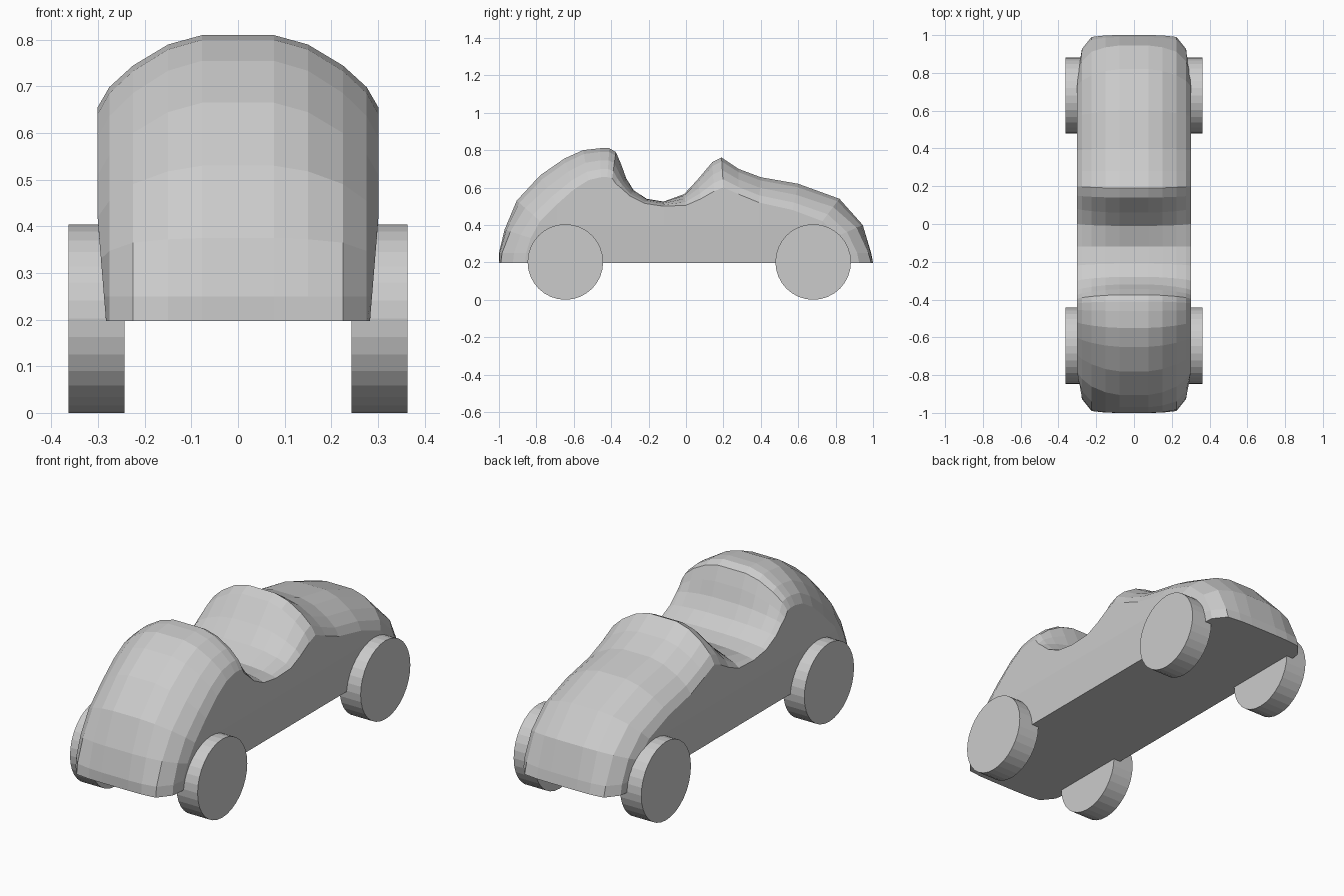
import bpy, bmesh, math
from mathutils import Matrix

if "Cube" in bpy.data.objects:
    bpy.data.objects.remove(bpy.data.objects["Cube"])

grey = bpy.data.materials.new("light grey")
grey.diffuse_color = (0.6, 0.6, 0.6, 1)
grey.use_nodes = True
grey.node_tree.nodes["Principled BSDF"].inputs["Base Color"].default_value = grey.diffuse_color

BOTTOM = 0.197
# Side outline: centre line (y, z) paired with the shoulder line (y, z)
ROWS = [
    (-1, BOTTOM, -.86, BOTTOM), (-1, .25, -.855, .25), (-.97, .375, -.83, .33),
    (-.905, .53, -.78, .42), (-.78, .665, -.69, .51), (-.65, .755, -.60, .59),
    (-.55, .80, -.52, .64), (-.46, .81, -.455, .655), (-.41, .81, -.42, .655),
    (-.375, .79, -.395, .65), (-.345, .72, -.375, .62), (-.32, .65, -.35, .60),
    (-.28, .585, -.30, .555), (-.21, .54, -.22, .515), (-.12, .525, -.12, .50),
    (-.01, .565, 0, .505), (.06, .64, .08, .54), (.14, .735, .15, .58),
    (.19, .76, .20, .60), (.28, .70, .28, .565), (.40, .655, .39, .52),
    (.60, .62, .57, .48), (.82, .54, .73, .42), (.945, .40, .81, .34),
    (.99, .25, .855, .25), (1, BOTTOM, .86, BOTTOM)]
# Column x, share of the way to the shoulder (roof, bumper)
COLS = [(0, 0, 0), (.077, 0, 0), (.15, .13, .01), (.225, .42, .07),
        (.276, .72, .53), (.302, 1, 1)]


def half_width(z):
    t = min(max((z - BOTTOM) / .22, 0), 1)
    return .283 + .018 * t


def section(row):
    """One cross strip: right half points from the centre to the floor."""
    cy, cz, ey, ez = row
    t = min(max((cz - .2) / .4, 0), 1)
    pts = []
    for i, (x, roof, end) in enumerate(COLS):
        w = roof * t + end * (1 - t)
        if i == len(COLS) - 1:
            x = half_width(ez)
        pts.append((x, cy + (ey - cy) * w, cz + (ez - cz) * w))
    mid = min(ez, .40)
    pts.append((half_width(mid), ey, mid))
    pts.append((half_width(BOTTOM), ey, BOTTOM))
    return pts


def finish(name, bm):
    mesh = bpy.data.meshes.new(name)
    bmesh.ops.recalc_face_normals(bm, faces=bm.faces[:])
    bm.to_mesh(mesh)
    bm.free()
    mesh.materials.append(grey)
    obj = bpy.data.objects.new(name, mesh)
    bpy.context.collection.objects.link(obj)
    return obj


# Body shell lofted across the side outline
bm = bmesh.new()
strips = []
for row in ROWS:
    half = section(row)
    full = [(-x, y, z) for x, y, z in reversed(half[1:])] + half
    strips.append([bm.verts.new(p) for p in full])
for a, b in zip(strips, strips[1:]):
    for i in range(len(a) - 1):
        bm.faces.new((a[i], a[i + 1], b[i + 1], b[i]))
bmesh.ops.remove_doubles(bm, verts=bm.verts[:], dist=.0005)
# Flat floor
bmesh.ops.holes_fill(bm, edges=[e for e in bm.edges if e.is_boundary], sides=0)
finish("car_body", bm)

# Four disc wheels
for end, y in (("front", -.645), ("rear", .68)):
    for side, s in (("left", -1), ("right", 1)):
        bm = bmesh.new()
        bmesh.ops.create_cone(
            bm, cap_ends=True, segments=32, radius1=.202, radius2=.202, depth=.12,
            matrix=Matrix.Translation((s * .303, y, .202))
            @ Matrix.Rotation(math.pi / 2, 4, 'Y'))
        finish(f"{end}_{side}_wheel", bm)
